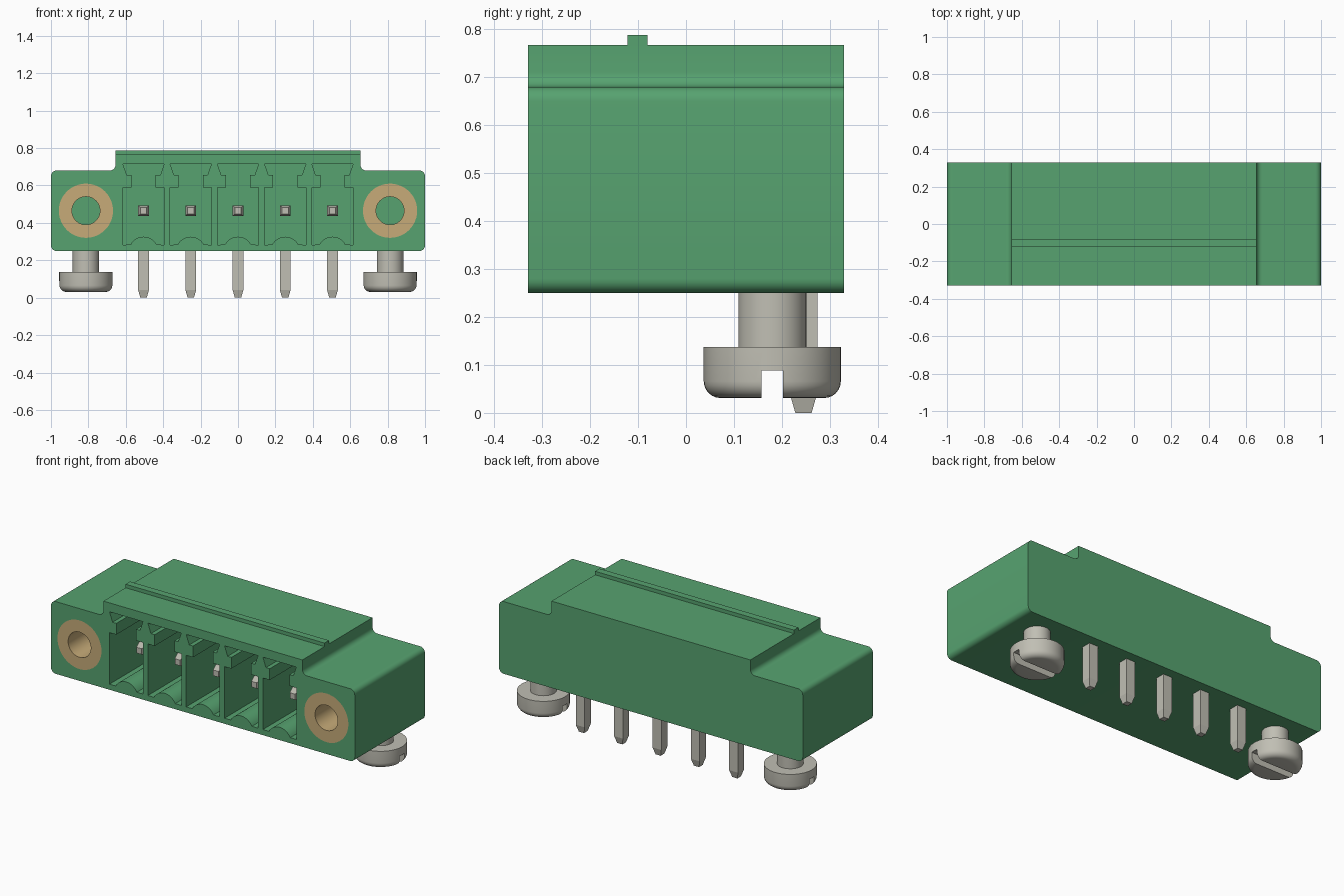
import bpy, bmesh
from math import sin, cos, pi, radians
from mathutils import Vector

cube = bpy.data.objects.get("Cube")
if cube:
    bpy.data.objects.remove(cube, do_unlink=True)


def material(name, colour):
    m = bpy.data.materials.new(name)
    m.use_nodes = True
    m.diffuse_color = (*colour, 1)
    m.node_tree.nodes["Principled BSDF"].inputs["Base Color"].default_value = (*colour, 1)
    return m


green = material("green plastic", (0.095, 0.365, 0.162))
brass = material("brass", (0.57, 0.41, 0.19))
steel = material("tinned steel", (0.53, 0.52, 0.455))


def finish(bm, name, mat):
    bmesh.ops.recalc_face_normals(bm, faces=bm.faces)
    mesh = bpy.data.meshes.new(name)
    bm.to_mesh(mesh)
    bm.free()
    mesh.materials.append(mat)
    ob = bpy.data.objects.new(name, mesh)
    bpy.context.collection.objects.link(ob)
    return ob


def activate(ob):
    bpy.ops.object.select_all(action="DESELECT")
    ob.select_set(True)
    bpy.context.view_layer.objects.active = ob


def smooth(ob):
    activate(ob)
    bpy.ops.object.shade_smooth_by_angle(angle=radians(35))


def arc(cx, cz, r, start, end, steps=6):
    angles = [radians(start + (end - start) * i / steps) for i in range(steps + 1)]
    return [(cx + r * cos(a), cz + r * sin(a)) for a in angles]


def mirrored(half):
    return half + [(-x, z) for x, z in reversed(half) if x > 1e-5]


def add_prism(bm, profile, y0, y1, dx=0.0):
    """Extrude an x-z profile along y."""
    face = bm.faces.new([bm.verts.new((x + dx, y0, z)) for x, z in profile])
    geom = bmesh.ops.extrude_face_region(bm, geom=[face])["geom"]
    moved = [v for v in geom if isinstance(v, bmesh.types.BMVert)]
    bmesh.ops.translate(bm, verts=moved, vec=(0, y1 - y0, 0))


def add_lathe(bm, profile, place, steps=48):
    """Spin (radius, height) points; radius 0 closes the end with a fan."""
    rings = []
    for r, h in profile:
        if r == 0:
            rings.append([bm.verts.new(place(0, 0, h))] * steps)
        else:
            rings.append([bm.verts.new(place(r * cos(2 * pi * i / steps),
                                             r * sin(2 * pi * i / steps), h))
                          for i in range(steps)])
    for a, b in zip(rings, rings[1:]):
        for i in range(steps):
            j = (i + 1) % steps
            quad = list(dict.fromkeys([a[i], a[j], b[j], b[i]]))
            bm.faces.new(quad)


def cut(ob, cutter):
    cutter.hide_render = True
    mod = ob.modifiers.new("cut", "BOOLEAN")
    mod.operation = "DIFFERENCE"
    mod.solver = "EXACT"
    mod.object = cutter
    activate(ob)
    bpy.ops.object.modifier_apply(modifier=mod.name)
    bpy.data.objects.remove(cutter, do_unlink=True)


FRONT, BACK = -0.33, 0.33
SIDE_X, HOLE_Z, SCREW_Y = 0.813, 0.465, 0.18
PITCH = 0.2525
SLOTS = [PITCH * i for i in range(-2, 3)]

# Housing with stepped, rounded outline
outline = mirrored(arc(0.97, 0.28, 0.03, -90, 0) + arc(0.97, 0.65, 0.03, 0, 90)
                   + arc(0.685, 0.71, 0.03, 270, 180) + [(0.655, 0.767)])
bm = bmesh.new()
add_prism(bm, outline, FRONT, BACK)
housing = finish(bm, "housing", green)

# Keyed sockets with an arched floor
socket = mirrored(arc(0, 0.2475, 0.0785, 90, 27, 8)
                  + [(0.11, 0.283), (0.11, 0.59), (0.065, 0.59),
                     (0.065, 0.657), (0.09, 0.657), (0.11, 0.714)])
bm = bmesh.new()
for x in SLOTS:
    add_prism(bm, socket, FRONT - 0.1, 0.12, x)
# Bores for the threaded inserts
for s in (-1, 1):
    add_lathe(bm, [(0, -0.45), (0.145, -0.45), (0.145, 0.1), (0, 0.1)],
              lambda a, b, h: (s * SIDE_X + a, h, HOLE_Z + b))
cut(housing, finish(bm, "socket_cutter", green))
smooth(housing)

# Locking rib across the top
bm = bmesh.new()
add_prism(bm, [(-0.655, 0.76), (0.655, 0.76), (0.655, 0.788), (-0.655, 0.788)],
          -0.122, -0.08)
finish(bm, "top_rib", green)

for side, s in (("left", 1), ("right", -1)):
    # Brass insert
    bm = bmesh.new()
    add_lathe(bm, [(0.145, FRONT), (0.145, 0.1), (0.075, 0.1), (0.075, FRONT),
                   (0.145, FRONT)],
              lambda a, b, h: (s * SIDE_X + a, h, HOLE_Z + b))
    bmesh.ops.remove_doubles(bm, verts=bm.verts, dist=1e-5)
    smooth(finish(bm, side + "_insert", brass))

    # Slotted screw underneath
    head = arc(0.108, 0.066, 0.035, -90, 0)
    bm = bmesh.new()
    add_lathe(bm, [(0, 0.031)] + head + [(0.143, 0.137), (0.071, 0.137),
                                         (0.071, 0.26), (0, 0.26)],
              lambda a, b, h: (s * SIDE_X + a, SCREW_Y + b, h))
    screw = finish(bm, side + "_screw", steel)
    bm = bmesh.new()
    add_prism(bm, [(-0.2, 0), (0.2, 0), (0.2, 0.088), (-0.2, 0.088)],
              SCREW_Y - 0.022, SCREW_Y + 0.022, s * SIDE_X)
    cut(screw, finish(bm, "slot_cutter", steel))
    smooth(screw)

# Bent square pins with tapered tips: (y, z, half width, offset direction)
PIN_Y, W, TIP = 0.245, 0.029, 0.017
bend = [(-0.21, HOLE_Z, TIP, (0, 0, 1)), (-0.17, HOLE_Z, W, (0, 0, 1)),
        (PIN_Y, HOLE_Z, W, (0, 1, 1)),
        (PIN_Y, 0.042, W, (0, 1, 0)), (PIN_Y, 0, TIP, (0, 1, 0))]
for n, x in enumerate(SLOTS):
    bm = bmesh.new()
    rings = []
    for y, z, w, direction in bend:
        off, centre = Vector(direction) * w, Vector((x, y, z))
        across = Vector((w, 0, 0))
        rings.append([bm.verts.new(centre + p) for p in
                      (across + off, off - across, -across - off, across - off)])
    for a, b in zip(rings, rings[1:]):
        for i in range(4):
            bm.faces.new([a[i], a[i - 1], b[i - 1], b[i]])
    bm.faces.new(rings[0])
    bm.faces.new(rings[-1])
    finish(bm, f"pin_{n + 1}", steel)
